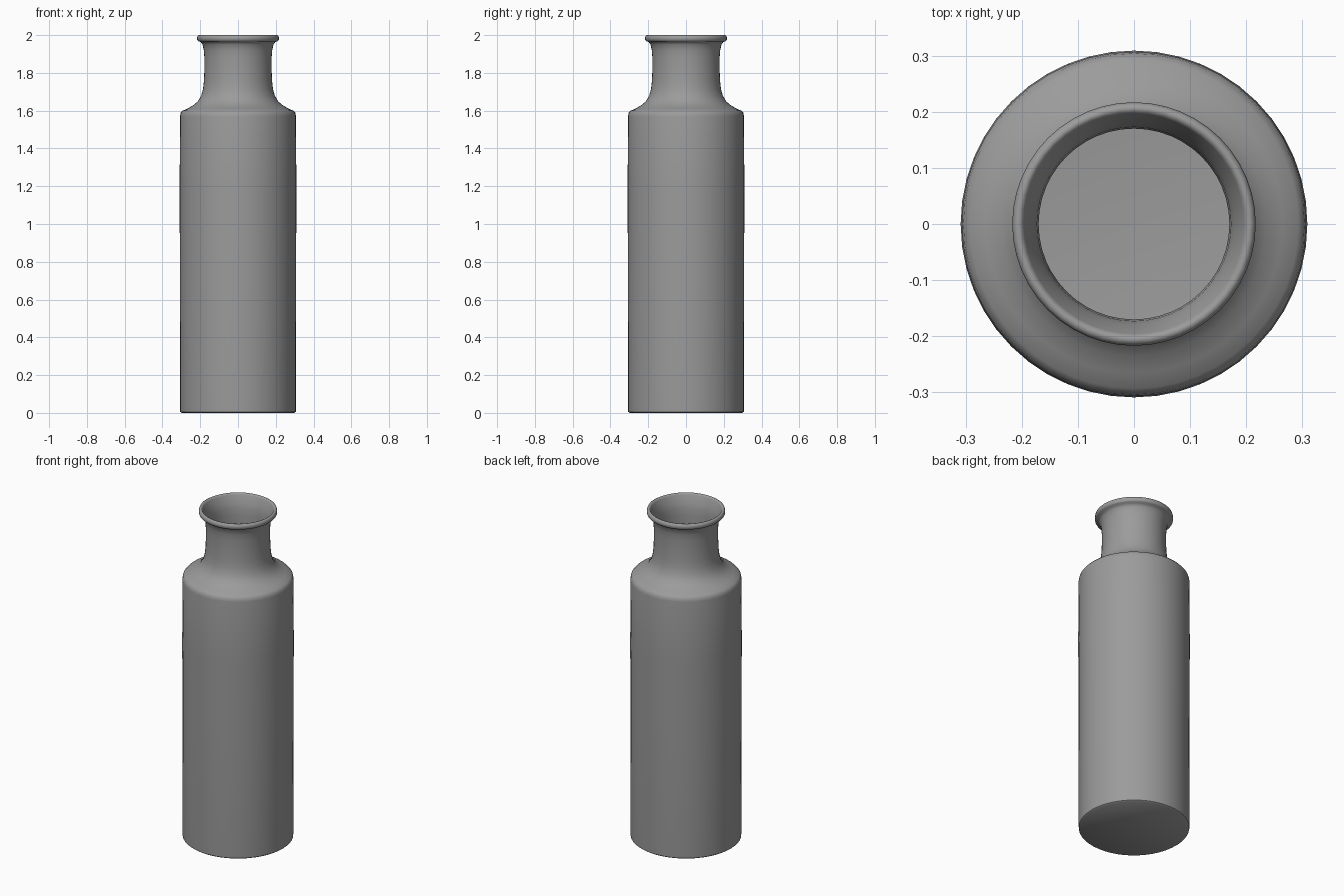
import bpy, bmesh, math

SEGMENTS = 48

def lathe(name, profile):
    """Spin a closed (radius, z) profile that starts and ends on the axis."""
    bm = bmesh.new()
    verts = [bm.verts.new((r, 0, z)) for r, z in profile]
    edges = [bm.edges.new(pair) for pair in zip(verts, verts[1:])]
    bmesh.ops.spin(bm, geom=verts + edges, axis=(0, 0, 1), cent=(0, 0, 0),
                   angle=2 * math.pi, steps=SEGMENTS, use_merge=True)
    bmesh.ops.remove_doubles(bm, verts=bm.verts, dist=1e-4)
    bmesh.ops.recalc_face_normals(bm, faces=bm.faces)
    mesh = bpy.data.meshes.new(name)
    bm.to_mesh(mesh)
    bm.free()
    obj = bpy.data.objects.new(name, mesh)
    bpy.context.collection.objects.link(obj)
    bpy.context.view_layer.objects.active = obj
    obj.select_set(True)
    bpy.ops.object.shade_smooth_by_angle(angle=math.radians(50))
    return obj

# Outside: base, straight body, rounded shoulder, flared neck
outside = [(0, 0), (0.298, 0), (0.306, 0.006), (0.307, 0.03), (0.308, 0.8),
           (0.309, 1.2), (0.307, 1.57), (0.304, 1.588), (0.293, 1.6),
           (0.265, 1.612), (0.235, 1.63), (0.212, 1.65), (0.195, 1.68),
           (0.185, 1.715), (0.18, 1.76), (0.178, 1.82), (0.178, 1.88),
           (0.181, 1.92), (0.188, 1.95), (0.198, 1.964)]

# Rounded lip
lip = [(0.21, 1.967), (0.216, 1.974), (0.217, 1.985), (0.214, 1.996),
       (0.207, 2.0), (0.2, 1.998), (0.196, 1.99)]

# Inside of the thin wall, down to the softly rounded floor
inside = [(0.19, 1.975), (0.18, 1.95), (0.173, 1.92), (0.17, 1.88),
          (0.17, 1.82), (0.172, 1.76), (0.177, 1.713), (0.188, 1.675),
          (0.207, 1.643), (0.231, 1.622), (0.262, 1.604), (0.288, 1.593),
          (0.298, 1.57), (0.3, 1.3), (0.3, 0.8), (0.299, 0.03),
          (0.296, 0.018), (0.288, 0.011), (0.278, 0.009), (0, 0.008)]

bottle = lathe("bottle", outside + lip + inside)

# Dark grey finish
grey = bpy.data.materials.new("dark_grey")
grey.diffuse_color = (0.33, 0.33, 0.33, 1)
bottle.data.materials.append(grey)
